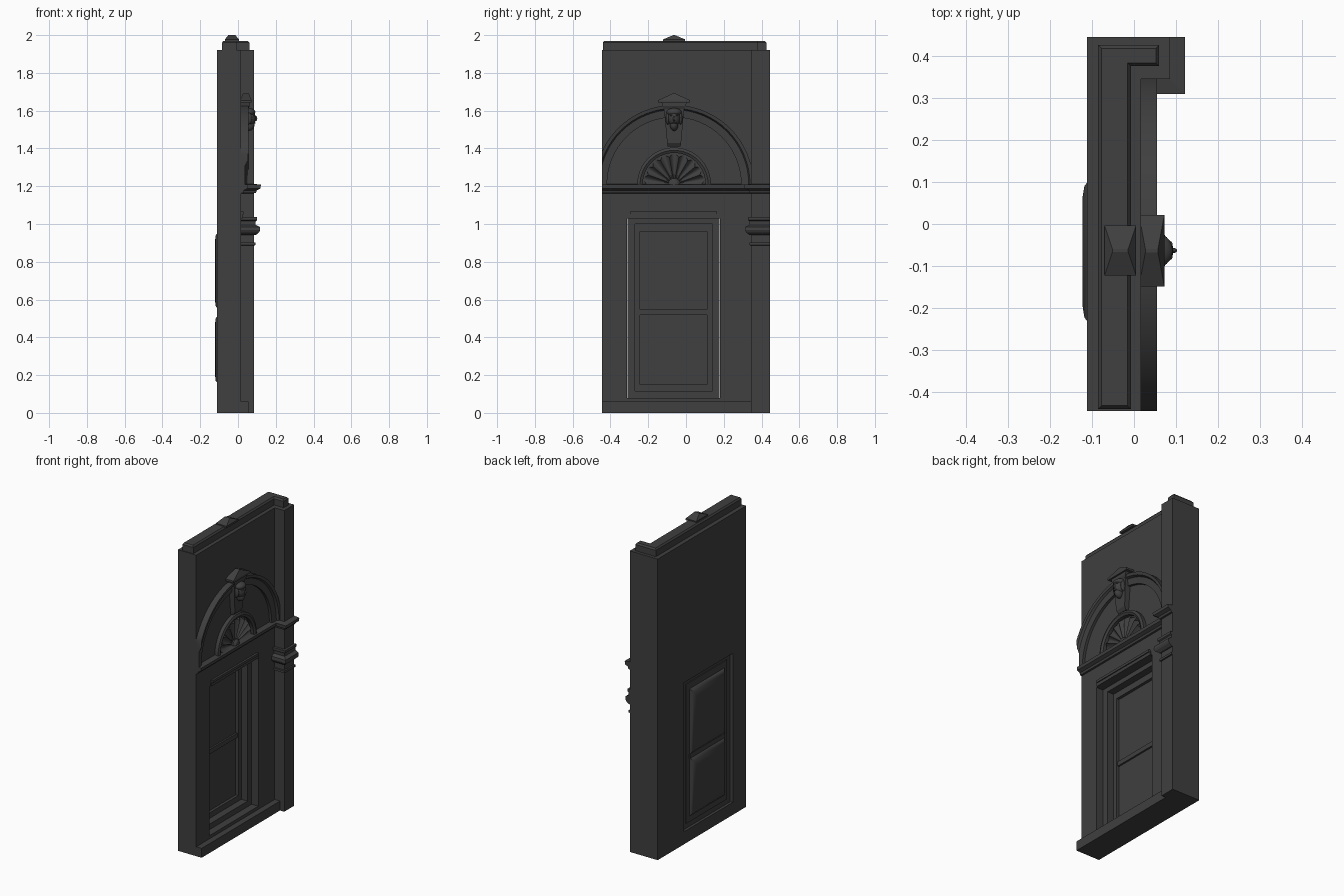
import bpy, bmesh, math
from mathutils import Vector, Matrix

if "Cube" in bpy.data.objects:
    bpy.data.objects.remove(bpy.data.objects["Cube"])

mat = bpy.data.materials.new("dark_stone")
mat.diffuse_color = (0.05, 0.05, 0.05, 1)
mat.use_nodes = True
mat.node_tree.nodes["Principled BSDF"].inputs["Base Color"].default_value = mat.diffuse_color

YC, ZC = -0.063, 1.21          # centre of the arch and fan
BACK, FACE, PIL = -0.112, 0.017, 0.085   # wall back, wall face, pilaster face


def finish(name, bm, smooth=None):
    bmesh.ops.recalc_face_normals(bm, faces=bm.faces)
    me = bpy.data.meshes.new(name)
    bm.to_mesh(me)
    bm.free()
    ob = bpy.data.objects.new(name, me)
    bpy.context.collection.objects.link(ob)
    me.materials.append(mat)
    if smooth:
        bpy.ops.object.select_all(action='DESELECT')
        ob.select_set(True)
        bpy.context.view_layer.objects.active = ob
        bpy.ops.object.shade_smooth_by_angle(angle=math.radians(smooth))
    return ob


def loft(name, rings, cyclic=False, smooth=None, cut_left=False):
    """Skin a list of closed rings; cap the ends unless cyclic."""
    bm = bmesh.new()
    vr = [[bm.verts.new(p) for p in r] for r in rings]
    n = len(vr[0])
    pairs = list(zip(vr, vr[1:])) + ([(vr[-1], vr[0])] if cyclic else [])
    for a, b in pairs:
        for i in range(n):
            j = (i + 1) % n
            bm.faces.new((a[i], a[j], b[j], b[i]))
    if not cyclic:
        bm.faces.new(vr[0])
        bm.faces.new(vr[-1])
    if cut_left:
        bmesh.ops.bisect_plane(bm, geom=bm.verts[:] + bm.edges[:] + bm.faces[:],
                               plane_co=(0, -0.445, 0), plane_no=(0, -1, 0), clear_outer=True)
        bmesh.ops.holes_fill(bm, edges=[e for e in bm.edges if e.is_boundary])
    return finish(name, bm, smooth)


def rect(x, r):
    y0, z0, y1, z1 = r
    return [(x, y0, z0), (x, y1, z0), (x, y1, z1), (x, y0, z1)]


def box(name, x0, x1, r):
    return loft(name, [rect(x0, r), rect(x1, r)])


def frame(name, x0, x1, outer, inner):
    o0, o1, i0, i1 = rect(x0, outer), rect(x1, outer), rect(x0, inner), rect(x1, inner)
    return loft(name, [[i0[k], i1[k], o1[k], o0[k]] for k in range(4)], cyclic=True)


def moulding(name, prof, whole_wall):
    """Run an (offset, z) profile round the pilaster, optionally along the wall too."""
    def ring(f):
        return [f(o, z) for o, z in prof]
    path = [ring(lambda o, z: (FACE + (o if whole_wall else -0.01), 0.345 - o, z)),
            ring(lambda o, z: (PIL + o, 0.345 - o, z)),
            ring(lambda o, z: (PIL + o, 0.445, z))]
    if whole_wall:
        path.insert(0, ring(lambda o, z: (FACE + o, -0.445, z)))
    return loft(name, path)


def arc(name, prof, cut=False, steps=32):
    """Sweep a (radius, x) profile round the half circle."""
    rings = []
    for k in range(steps + 1):
        a = math.pi * k / steps
        rings.append([(x, YC + r * math.cos(a), ZC + r * math.sin(a)) for r, x in prof])
    return loft(name, rings, smooth=30, cut_left=cut)


def hip(name, x0, x1, y0, y1, z0, z1, z2):
    """Small block with a hipped roof, ridge running along x."""
    def r(dx, dy, z):
        return [(x0 + dx, y0 + dy, z), (x1 - dx, y0 + dy, z), (x1 - dx, y1 - dy, z), (x0 + dx, y1 - dy, z)]
    w = (x1 - x0) * 0.25
    return loft(name, [r(0, 0, z0), r(0, 0, z1), r(w, (y1 - y0) / 2 - 0.004, z2)])


# Wall with window opening, plinth and pilaster
frame("wall", BACK, FACE, (-0.445, 0, 0.445, 1.92), (-0.312, 0.08, 0.18, 1.03))
box("plinth", FACE - 0.01, 0.055, (-0.445, 0, 0.36, 0.06))
box("pilaster", FACE - 0.01, PIL, (0.345, 0, 0.445, 1.92))

# Raised cap on top, following the pilaster
def cap_ring(d, z):
    return [(x, y, z) for x, y in ((-0.085 + d, -0.44 + d), (-0.007 - d, -0.44 + d), (-0.007 - d, 0.375 + d),
                                   (0.06 - d, 0.375 + d), (0.06 - d, 0.425 - d), (-0.085 + d, 0.425 - d))]
loft("top_cap", [cap_ring(0, 1.91), cap_ring(0, 1.96), cap_ring(0.008, 1.97)])
hip("top_finial", -0.07, 0.005, -0.122, -0.004, 1.965, 1.977, 2.0)

# Window: stepped casing, sash, bar and two cushioned panes
frame("window_casing", -0.095, -0.03, (-0.309, 0.08, 0.177, 1.03), (-0.27, 0.115, 0.14, 1.0))
frame("window_sash", -0.10, -0.075, (-0.272, 0.113, 0.142, 1.002), (-0.243, 0.15, 0.11, 0.96))
box("sash_bar", -0.105, -0.082, (-0.244, 0.518, 0.111, 0.547))
for nm, z0, z1 in (("lower_pane", 0.15, 0.52), ("upper_pane", 0.545, 0.96)):
    loft(nm, [rect(-0.093, (-0.243, z0, 0.11, z1)), rect(-0.105, (-0.24, z0 + .003, 0.107, z1 - .003)),
              rect(-0.118, (-0.222, z0 + .02, 0.09, z1 - .02)),
              rect(-0.123, (-0.19, z0 + .06, 0.06, z1 - .06))], smooth=40)
box("window_head_lower", FACE - 0.01, 0.024, (-0.303, 1.03, 0.171, 1.052))
box("window_head_upper", FACE - 0.01, 0.03, (-0.297, 1.05, 0.165, 1.066))

# Mouldings on the wall and the pilaster capital
moulding("string_course", [(-0.012, 1.16), (0.01, 1.165), (0.014, 1.178), (0.034, 1.188),
                           (0.036, 1.208), (-0.012, 1.214)], True)
moulding("capital_top", [(-0.01, 0.99), (0.008, 0.995), (0.009, 1.015), (0.016, 1.02),
                         (0.016, 1.036), (-0.01, 1.036)], False)
moulding("capital_roll", [(-0.01, 0.94), (0.01, 0.942), (0.026, 0.955), (0.032, 0.967),
                          (0.03, 0.985), (0.008, 0.996), (-0.01, 0.996)], False)
moulding("capital_neck", [(-0.01, 0.885), (0.008, 0.888), (0.008, 0.902), (-0.01, 0.905)], False)

# Arch bands and lunette frame
arc("arch", [(0.355, 0.007), (0.355, 0.034), (0.395, 0.038), (0.402, 0.052),
             (0.42, 0.055), (0.42, 0.007)], cut=True)
arc("lunette_frame", [(0.166, 0.007), (0.166, 0.038), (0.18, 0.046), (0.195, 0.04), (0.195, 0.007)])

# Fluted shell fan
bm = bmesh.new()
rows, lobes, per = 5, 9, 8
grid = []
for i in range(rows + 1):
    t, row = i / rows, []
    for k in range(lobes * per + 1):
        a = math.pi * k / (lobes * per)
        s = abs(math.sin(lobes * a))
        r = 0.03 + t * (0.115 + 0.016 * s)
        row.append(bm.verts.new((0.019 + 0.022 * (1 - s) * (0.3 + 0.7 * t), YC + r * math.cos(a), ZC + r * math.sin(a))))
    grid.append(row)
# rim falling back to the wall
grid.append([bm.verts.new((0.014, v.co.y, v.co.z)) for v in grid[-1]])
for a, b in zip(grid, grid[1:]):
    for k in range(len(a) - 1):
        bm.faces.new((a[k], a[k + 1], b[k + 1], b[k]))
finish("shell_fan", bm, 35)
arc("shell_hub", [(0.0005, 0.007), (0.0005, 0.046), (0.02, 0.042), (0.032, 0.03), (0.032, 0.007)], steps=16)

# Keystone with cap and carved face
def key(z, w, x):
    return [(0.007, YC - w, z), (x, YC - w, z), (x, YC + w, z), (0.007, YC + w, z)]
loft("keystone", [key(1.41, 0.034, 0.035), key(1.43, 0.037, 0.048), key(1.62, 0.054, 0.055)])
loft("keystone_neck", [key(1.61, 0.054, 0.055), key(1.625, 0.062, 0.062), key(1.645, 0.066, 0.062)])
hip("keystone_cap", FACE - 0.005, 0.072, -0.148, 0.021, 1.642, 1.655, 1.692)


def blob(bm, c, s):
    m = Matrix.Translation(c) @ Matrix.Diagonal((*s, 1))
    bmesh.ops.create_icosphere(bm, subdivisions=3, radius=1, matrix=m)


bm = bmesh.new()
blob(bm, (0.058, YC, 1.562), (0.036, 0.033, 0.045))      # head
blob(bm, (0.058, YC, 1.525), (0.030, 0.022, 0.032))      # chin
blob(bm, (0.056, YC, 1.592), (0.036, 0.040, 0.022))      # hair
blob(bm, (0.094, YC, 1.558), (0.008, 0.006, 0.015))      # nose
blob(bm, (0.086, YC, 1.535), (0.006, 0.012, 0.004))      # mouth
for s in (-1, 1):
    blob(bm, (0.052, YC + s * 0.034, 1.56), (0.022, 0.010, 0.034))   # side hair
    blob(bm, (0.084, YC + s * 0.013, 1.575), (0.008, 0.010, 0.004))  # brows
finish("carved_face", bm, 40)
